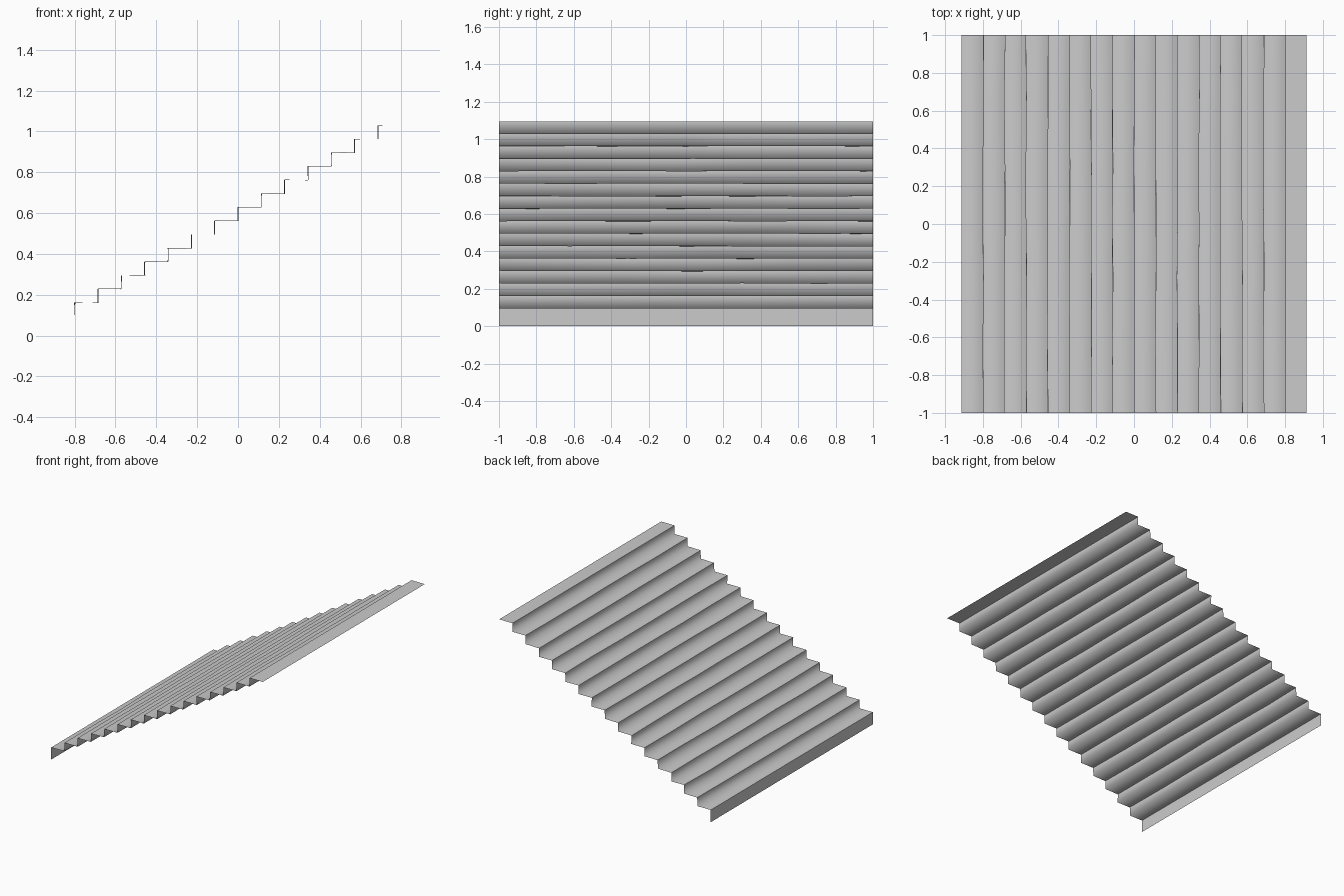
import bpy, bmesh, random

if "Cube" in bpy.data.objects:
    bpy.data.objects.remove(bpy.data.objects["Cube"])

random.seed(4)
STEPS, TREAD, RISE, FIRST = 16, 1.828 / 16, 0.0667, 0.095
X0 = -0.914
ROWS = [-1, -0.62, -0.28, 0.0, 0.3, 0.68, 1]

# Stair profile: foot, then nosing and inner corner of every step
profile = [(X0, 0.0)]
for i in range(STEPS):
    z = FIRST + i * RISE
    profile += [(X0 + i * TREAD, z), (X0 + (i + 1) * TREAD, z)]

# Sweep the open profile across y, with slightly worn step edges
bm = bmesh.new()
grid = []
for k, (x, z) in enumerate(profile):
    wear = 0.003 if 2 < k < len(profile) - 3 else 0.0
    grid.append([bm.verts.new((x + random.uniform(-wear, wear), y,
                               z + random.uniform(-wear, wear) * 0.5))
                 for y in ROWS])
for a, b in zip(grid, grid[1:]):
    for j in range(len(ROWS) - 1):
        f = bm.faces.new((a[j], b[j], b[j + 1], a[j + 1]))
        f.smooth = True
bm.normal_update()
# Normals face up and toward the climber
if sum(f.normal.z for f in bm.faces) < 0:
    bmesh.ops.reverse_faces(bm, faces=bm.faces[:])

# Sharp nosings, soft inner corners
for k in range(1, len(profile), 2):
    for p, q in zip(grid[k], grid[k][1:]):
        bm.edges.get((p, q)).smooth = False

mesh = bpy.data.meshes.new("stair_flight")
bm.to_mesh(mesh)
bm.free()
stairs = bpy.data.objects.new("stair_flight", mesh)
bpy.context.collection.objects.link(stairs)
